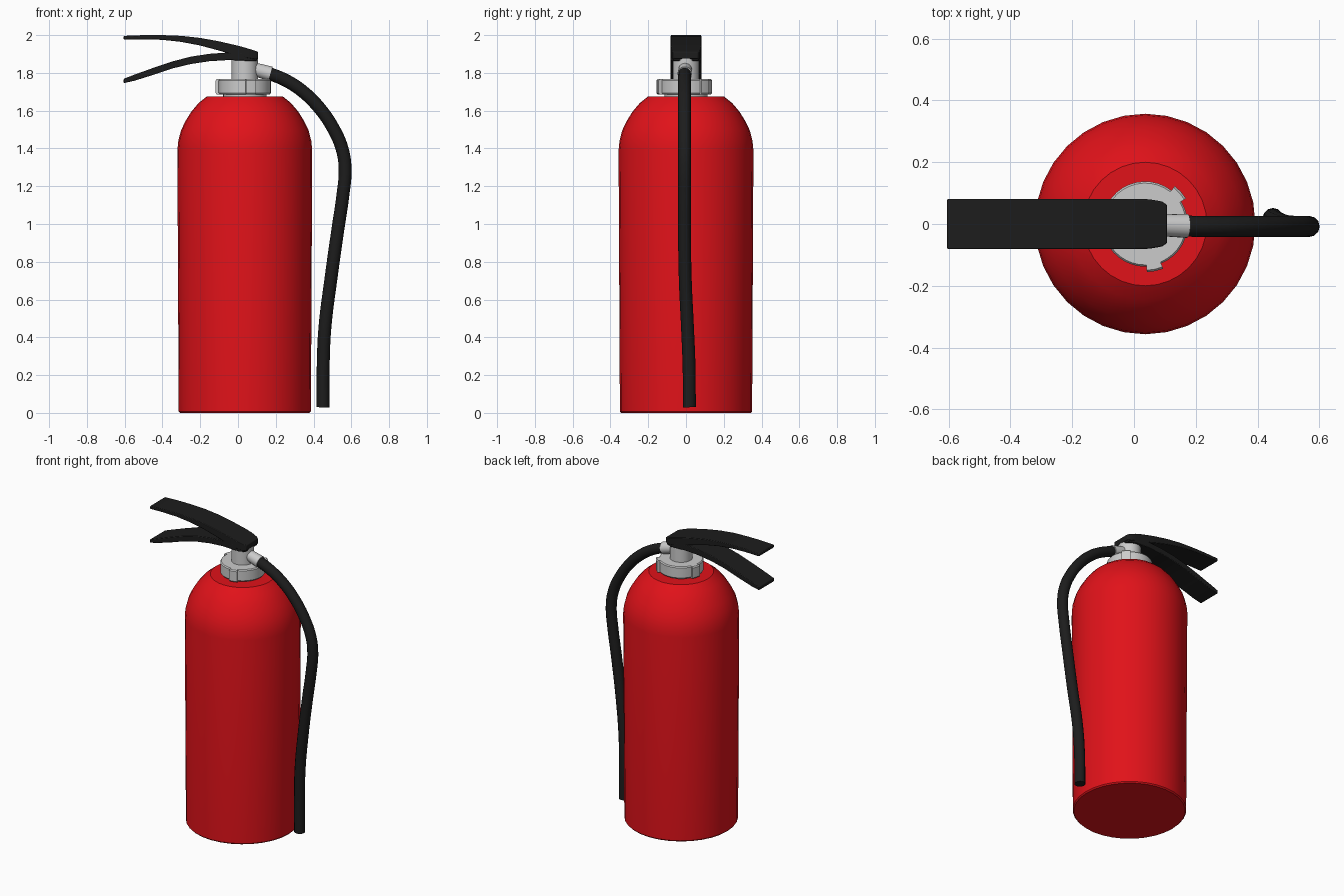
import bpy, bmesh, math
from mathutils import Vector

if "Cube" in bpy.data.objects:
    bpy.data.objects.remove(bpy.data.objects["Cube"])

CX = 0.036  # axis of the cylinder and valve


def material(name, rgb):
    m = bpy.data.materials.new(name)
    m.diffuse_color = (*rgb, 1)
    m.use_nodes = True
    m.node_tree.nodes["Principled BSDF"].inputs["Base Color"].default_value = m.diffuse_color
    return m


RED = material("red_paint", (0.75, 0.006, 0.01))
BLACK = material("black_rubber", (0.012, 0.012, 0.012))
GREY = material("grey_metal", (0.6, 0.6, 0.6))


def finish(bm, name, mat, angle=35):
    bmesh.ops.recalc_face_normals(bm, faces=bm.faces)
    me = bpy.data.meshes.new(name)
    bm.to_mesh(me)
    bm.free()
    ob = bpy.data.objects.new(name, me)
    bpy.context.collection.objects.link(ob)
    me.materials.append(mat)
    bpy.ops.object.select_all(action='DESELECT')
    ob.select_set(True)
    bpy.context.view_layer.objects.active = ob
    bpy.ops.object.shade_smooth_by_angle(angle=math.radians(angle))
    return ob


def loft(name, rings, mat, angle=35):
    """Skin a list of equal-length closed rings and cap both ends."""
    bm = bmesh.new()
    vs = [[bm.verts.new(p) for p in r] for r in rings]
    n = len(rings[0])
    for a, b in zip(vs, vs[1:]):
        for i in range(n):
            j = (i + 1) % n
            bm.faces.new((a[i], a[j], b[j], b[i]))
    bm.faces.new(vs[0][::-1])
    bm.faces.new(vs[-1])
    return finish(bm, name, mat, angle)


def circle(r, z, n):
    return [(CX + r * math.cos(math.tau * i / n), r * math.sin(math.tau * i / n), z)
            for i in range(n)]


def lathe(name, profile, mat, n=32):
    return loft(name, [circle(r, z, n) for r, z in profile], mat)


# Tank with domed shoulder
lathe("tank", [(0.343, 0), (0.35, 0.008), (0.357, 1.39), (0.352, 1.44), (0.338, 1.495),
               (0.314, 1.545), (0.283, 1.595), (0.245, 1.64), (0.2, 1.676)], RED)

# Neck and valve stem
lathe("neck", [(0.115, 1.66), (0.115, 1.70)], GREY)
lathe("valve_stem", [(0.07, 1.74), (0.07, 1.885)], GREY)

# Collar nut with three tabs
outline = []
for k in range(3):
    base = 42 + 120 * k
    outline += [(0.156, base + a) for a in (-10, 0, 10)]
    outline += [(0.138, base + a) for a in range(10, 111, 10)]


def collar_ring(scale, z):
    return [(CX + r * scale * math.cos(math.radians(a)),
             r * scale * math.sin(math.radians(a)), z) for r, a in outline]


loft("collar_nut", [collar_ring(0.96, 1.686), collar_ring(1, 1.693),
                    collar_ring(1, 1.76), collar_ring(0.96, 1.767)], GREY)

# Hose outlet on the valve
bm = bmesh.new()
start, end = Vector((0.05, -0.003, 1.83)), Vector((0.172, -0.006, 1.795))
bmesh.ops.create_cone(bm, cap_ends=True, segments=20, radius1=0.034, radius2=0.039,
                      depth=(end - start).length)
bmesh.ops.rotate(bm, verts=bm.verts,
                 matrix=Vector((0, 0, 1)).rotation_difference(end - start).to_matrix())
bmesh.ops.translate(bm, verts=bm.verts, vec=(start + end) / 2)
finish(bm, "hose_outlet", GREY)


# Handles: stations of x, bottom z, top z, half width
def handle(name, stations):
    rings = [[(x, -w, lo), (x, w, lo), (x, w, hi), (x, -w, hi)] for x, lo, hi, w in stations]
    ob = loft(name, rings, BLACK)
    bev = ob.modifiers.new("soft_edges", 'BEVEL')
    bev.width = 0.004
    bev.segments = 2
    return ob


W = 0.081
handle("squeeze_lever", [
    (-0.605, 1.976, 1.996, W), (-0.5, 1.978, 2.0, W), (-0.4, 1.975, 2.0, W),
    (-0.3, 1.964, 1.996, W), (-0.2, 1.945, 1.985, W), (-0.1, 1.918, 1.967, W),
    (0.0, 1.888, 1.944, W), (0.05, 1.878, 1.93, 0.08), (0.09, 1.872, 1.917, 0.073),
    (0.107, 1.876, 1.911, 0.062)])
handle("carry_handle", [
    (-0.605, 1.746, 1.769, W), (-0.55, 1.758, 1.79, W), (-0.45, 1.789, 1.826, W),
    (-0.35, 1.823, 1.86, W), (-0.25, 1.847, 1.886, W), (-0.15, 1.862, 1.901, W),
    (-0.05, 1.868, 1.908, W), (0.02, 1.865, 1.905, W), (0.06, 1.863, 1.895, 0.078),
    (0.1, 1.864, 1.885, 0.064)])

# Hose
path = [(0.165, -0.007, 1.797), (0.25, -0.008, 1.762), (0.34, -0.008, 1.704),
        (0.43, -0.008, 1.615), (0.505, -0.008, 1.505), (0.552, -0.008, 1.395),
        (0.567, -0.008, 1.29), (0.555, -0.008, 1.15), (0.53, -0.008, 0.98),
        (0.492, -0.004, 0.71), (0.46, 0.008, 0.45), (0.451, 0.016, 0.25),
        (0.45, 0.018, 0.03)]
cu = bpy.data.curves.new("hose", 'CURVE')
cu.dimensions = '3D'
cu.bevel_depth = 0.034
cu.bevel_resolution = 4
cu.resolution_u = 6
cu.use_fill_caps = True
sp = cu.splines.new('BEZIER')
sp.bezier_points.add(len(path) - 1)
for bp, co in zip(sp.bezier_points, path):
    bp.co = co
    bp.handle_left_type = bp.handle_right_type = 'AUTO'
hose = bpy.data.objects.new("hose", cu)
bpy.context.collection.objects.link(hose)
cu.materials.append(BLACK)
bpy.ops.object.select_all(action='DESELECT')
hose.select_set(True)
bpy.context.view_layer.objects.active = hose
bpy.ops.object.convert(target='MESH')
bpy.ops.object.shade_smooth_by_angle(angle=math.radians(40))
